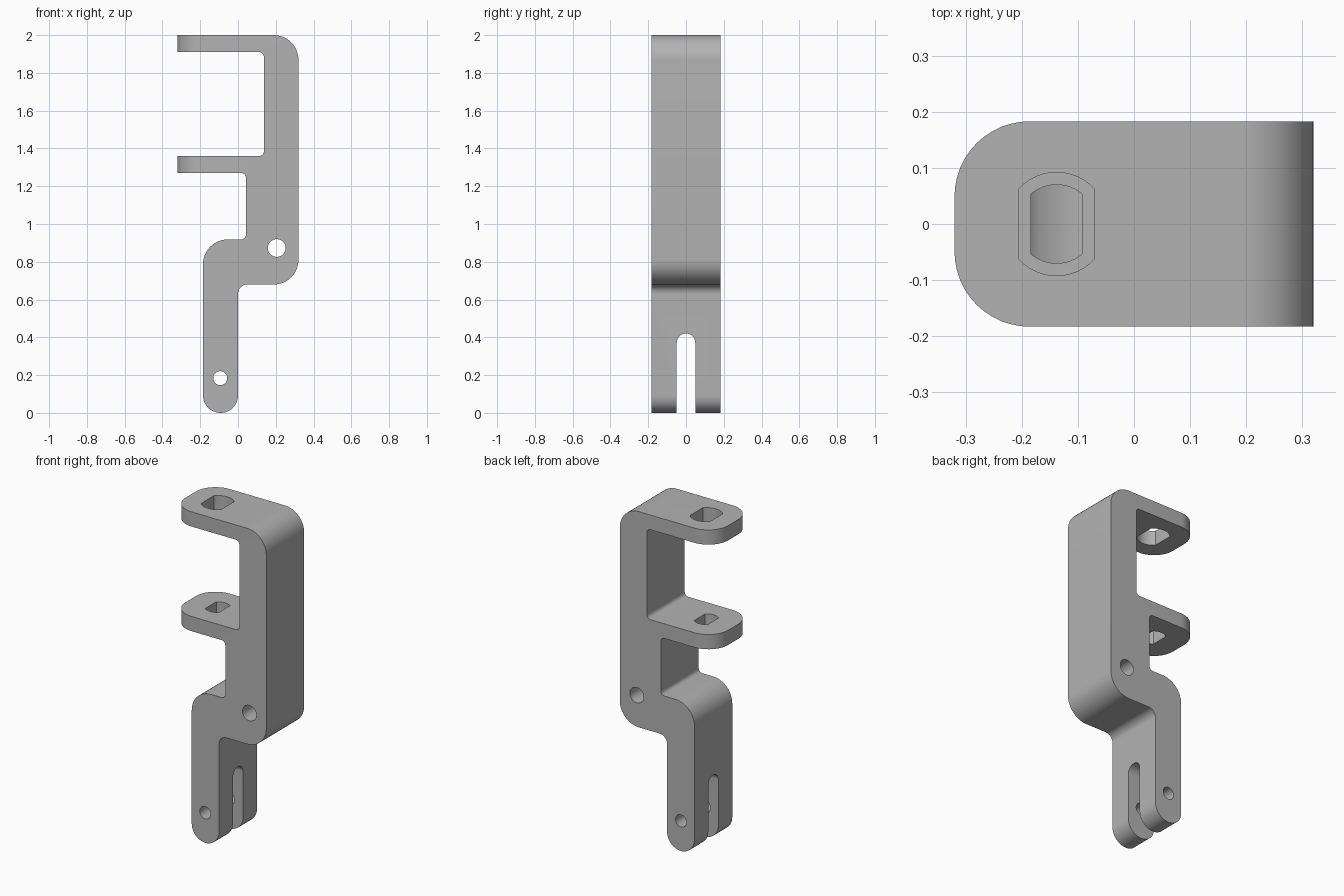
import bpy, bmesh, math
from mathutils import Vector, Matrix

if "Cube" in bpy.data.objects:
    bpy.data.objects.remove(bpy.data.objects["Cube"])

grey = bpy.data.materials.new("plain grey")
grey.use_nodes = True
grey.diffuse_color = (0.45, 0.45, 0.45, 1)
grey.node_tree.nodes["Principled BSDF"].inputs["Base Color"].default_value = (0.45, 0.45, 0.45, 1)


def rounded(corners, steps=12):
    """Turn (a, b, radius) corners into an outline with filleted corners."""
    out = []
    for i, (a, b, r) in enumerate(corners):
        p = Vector((a, b))
        if not r:
            out.append(p)
            continue
        u = (Vector(corners[i - 1][:2]) - p).normalized()
        v = (Vector(corners[(i + 1) % len(corners)][:2]) - p).normalized()
        for k in range(steps + 1):
            t = k / steps * math.pi / 2
            out.append(p + r * (u * (1 - math.sin(t)) + v * (1 - math.cos(t))))
    return out


def circle(a, b, r, n=48):
    return [Vector((a + r * math.cos(2 * math.pi * k / n),
                    b + r * math.sin(2 * math.pi * k / n))) for k in range(n)]


def double_d(a, r, half):
    """Circle with two flats, at a distance half from its middle."""
    edge = math.asin(half / r)
    arc = [-edge + 2 * edge * k / 12 for k in range(13)]
    return [Vector((a + s * r * math.sin(t), s * r * math.cos(t))) for s in (1, -1) for t in arc]


# Axes of the outline plane and of the extrusion
FRONT = (Vector((1, 0, 0)), Vector((0, 0, 1)), Vector((0, 1, 0)))
SIDE = (Vector((0, 1, 0)), Vector((0, 0, 1)), Vector((1, 0, 0)))
PLAN = (Vector((1, 0, 0)), Vector((0, 1, 0)), Vector((0, 0, 1)))


def prism(name, outline, axes, start, end):
    a, b, c = axes
    bm = bmesh.new()
    face = bm.faces.new([bm.verts.new(a * p.x + b * p.y + c * start) for p in outline])
    extruded = bmesh.ops.extrude_face_region(bm, geom=[face])["geom"]
    bmesh.ops.translate(bm, vec=c * (end - start),
                        verts=[g for g in extruded if isinstance(g, bmesh.types.BMVert)])
    bmesh.ops.recalc_face_normals(bm, faces=bm.faces)
    mesh = bpy.data.meshes.new(name)
    bm.to_mesh(mesh)
    bm.free()
    mesh.materials.append(grey)
    obj = bpy.data.objects.new(name, mesh)
    bpy.context.collection.objects.link(obj)
    return obj


# Side-on bracket outline: spine, two arms and offset leg
bracket = prism("bracket", rounded([
    (-0.4, 2.0, 0), (0.32, 2.0, 0.13), (0.32, 0.68, 0.13), (0, 0.68, 0.05),
    (0, 0, 0.092), (-0.185, 0, 0.092), (-0.185, 0.918, 0.13), (0.042, 0.918, 0.025),
    (0.042, 1.27, 0.025), (-0.4, 1.27, 0), (-0.4, 1.36, 0), (0.137, 1.36, 0.025),
    (0.137, 1.91, 0.025), (-0.4, 1.91, 0)]), FRONT, -0.25, 0.25)

# Plan outline that trims the width and rounds the arm tips
trim = prism("plan_trim", rounded([
    (-0.32, -0.183, 0.134), (0.5, -0.183, 0), (0.5, 0.183, 0), (-0.32, 0.183, 0.134)]),
    PLAN, -0.1, 2.1)

# Pin holes, arm holes and the fork slot
cutters = [
    prism("upper_pin_hole", circle(0.205, 0.873, 0.047), FRONT, -0.3, 0.3),
    prism("lower_pin_hole", circle(-0.094, 0.184, 0.037), FRONT, -0.3, 0.3),
    prism("upper_arm_hole", double_d(-0.138, 0.092, 0.068), PLAN, 1.8, 2.1),
    prism("lower_arm_hole", double_d(-0.138, 0.07, 0.046), PLAN, 1.2, 1.5),
    prism("fork_slot", rounded([
        (-0.049, -0.1, 0), (0.049, -0.1, 0), (0.049, 0.42, 0.0485), (-0.049, 0.42, 0.0485)]),
        SIDE, -0.3, 0.1),
]

bpy.ops.object.select_all(action="DESELECT")
bpy.context.view_layer.objects.active = bracket
bracket.select_set(True)
for tool in [trim] + cutters:
    tool.hide_render = True
    mod = bracket.modifiers.new(tool.name, "BOOLEAN")
    mod.operation = "INTERSECT" if tool is trim else "DIFFERENCE"
    mod.solver = "EXACT"
    mod.object = tool
    bpy.ops.object.modifier_apply(modifier=mod.name)
    bpy.data.objects.remove(tool)

bpy.ops.object.shade_smooth_by_angle(angle=math.radians(30))
